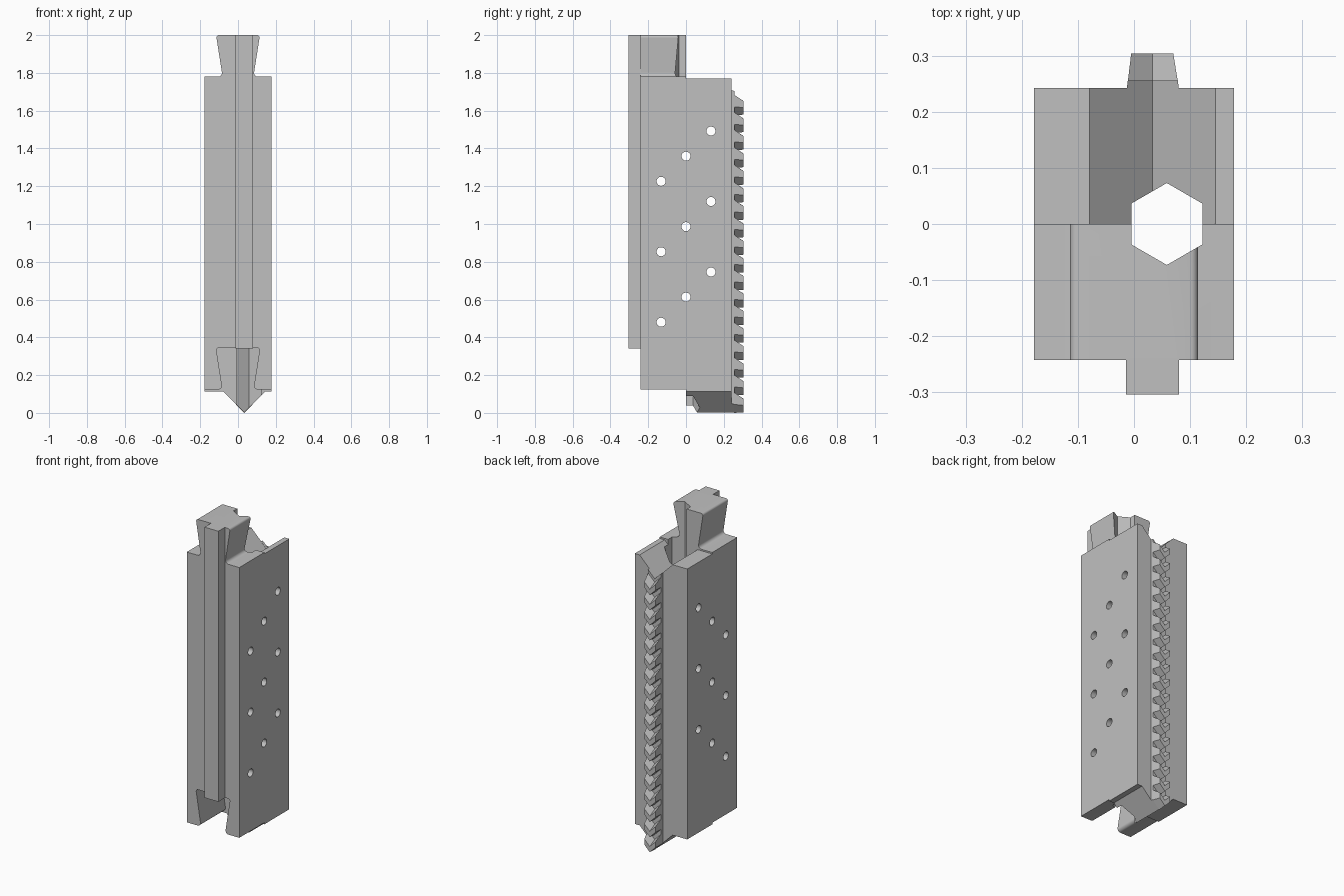
import bpy, bmesh, math

cube = bpy.data.objects.get("Cube")
if cube:
    bpy.data.objects.remove(cube, do_unlink=True)

grey = bpy.data.materials.new("plain grey")
grey.use_nodes = True
GREY = (0.53, 0.53, 0.53, 1)
grey.diffuse_color = GREY
grey.node_tree.nodes["Principled BSDF"].inputs["Base Color"].default_value = GREY

HALF_W, DEPTH = 0.178, 0.242   # body half width and half depth
MID = 0.033                    # centre line of rail, rack and V joint


def loft(name, sections):
    """Join closed loops of 3D points into a capped solid."""
    bm = bmesh.new()
    loops = [[bm.verts.new(p) for p in s] for s in sections]
    n = len(loops[0])
    for a, b in zip(loops, loops[1:]):
        for i in range(n):
            j = (i + 1) % n
            bm.faces.new((a[i], a[j], b[j], b[i]))
    bm.faces.new(loops[0])
    bm.faces.new(loops[-1])
    bmesh.ops.recalc_face_normals(bm, faces=bm.faces[:])
    mesh = bpy.data.meshes.new(name)
    bm.to_mesh(mesh)
    bm.free()
    mesh.materials.append(grey)
    obj = bpy.data.objects.new(name, mesh)
    bpy.context.collection.objects.link(obj)
    return obj


def slab(name, profile, y0, y1):
    """Extrude an XZ profile along y."""
    return loft(name, [[(x, y, z) for x, z in profile] for y in (y0, y1)])


def combine(target, other, operation):
    mod = target.modifiers.new(operation.lower(), 'BOOLEAN')
    mod.operation, mod.object, mod.solver = operation, other, 'MANIFOLD'
    bpy.context.view_layer.objects.active = target
    bpy.ops.object.modifier_apply(modifier=mod.name)
    bpy.data.objects.remove(other, do_unlink=True)


def polygon(sides, radius, start=0.0):
    return [(radius * math.cos(start + math.tau * i / sides),
             radius * math.sin(start + math.tau * i / sides)) for i in range(sides)]


def fillet(cx, cz, radius, start, end, steps=6):
    angles = [math.radians(start + (end - start) * i / steps) for i in range(steps + 1)]
    return [(cx + radius * math.cos(a), cz + radius * math.sin(a)) for a in angles]


def chevron(x0, x1, low, high):
    """Downward pointing 45 degree V band; heights are at the apex."""
    xs = (x0, MID, x1)
    return ([(x, low + abs(x - MID)) for x in xs] +
            [(x, high + abs(x - MID)) for x in reversed(xs)])


# Front half: dovetail on top, matching slot underneath
right = fillet(0.105, 0.02, 0.02, 270, 171) + fillet(0.101, 0.207, 0.013, -9, 90)
LOW, HIGH = 0.124, 1.78
dovetail = right + [(-x, z) for x, z in reversed(right)]
front = ([(HALF_W, LOW), (HALF_W, HIGH)] + [(x, z + HIGH) for x, z in dovetail] +
         [(-HALF_W, HIGH), (-HALF_W, LOW)] + [(x, z + LOW) for x, z in reversed(dovetail)])
body = slab("body", front, -DEPTH, 0)

# Back half: V tongue below, V notch above
V = 0.112
back = [(-HALF_W, 0.114), (MID - V, 0.114), (MID, 0.002), (MID + V, 0.114), (HALF_W, 0.114),
        (HALF_W, 1.771), (MID + V, 1.771), (MID, 1.659), (MID - V, 1.771), (-HALF_W, 1.771)]
combine(body, slab("back_half", back, 0, DEPTH), 'UNION')

# Square rail down the front
rail = [(-0.014, 0.342), (0.08, 0.342), (0.08, 2.0), (-0.014, 2.0)]
combine(body, slab("front_rail", rail, -0.304, -DEPTH), 'UNION')

# Hexagonal bore from top to bottom
bore = [(x + 0.0585, y) for x, y in polygon(6, 0.073, math.pi / 6)]
combine(body, loft("bore", [[(x, y, z) for x, y in bore] for z in (-0.2, 2.2)]), 'DIFFERENCE')

# Diagonal rows of pin holes from side to side
for row in range(3):
    for col in (-1, 0, 1):
        cy, cz = col * 0.132, 0.613 + row * 0.373 + col * 0.133
        ring = [(y + cy, z + cz) for y, z in polygon(20, 0.024, 0.05)]
        combine(body, loft("pin_hole", [[(x, y, z) for y, z in ring] for x in (-0.4, 0.4)]),
                'DIFFERENCE')

# Rack of chevron teeth on the back
loft("rack_spine", [[(x, y, z) for x, z in chevron(x0, x1, 0.002, 1.66)]
                    for x0, x1, y in ((-0.013, 0.08, DEPTH - 0.002), (-0.011, 0.078, 0.256))])
PITCH = 0.0927
for i in range(18):
    z = i * PITCH
    base = [(x, 0.254, h) for x, h in chevron(-0.011, 0.078, z, z + 0.064)]
    tip = [(x, 0.304, h) for x, h in chevron(-0.005, 0.07, z + 0.003, z + 0.038)]
    loft("rack_tooth_%d" % (i + 1), [base, tip])

# Smooth the fillets and holes, keep edges sharp
bpy.ops.object.select_all(action='DESELECT')
body.select_set(True)
bpy.context.view_layer.objects.active = body
bpy.ops.object.shade_smooth_by_angle(angle=math.radians(35))
